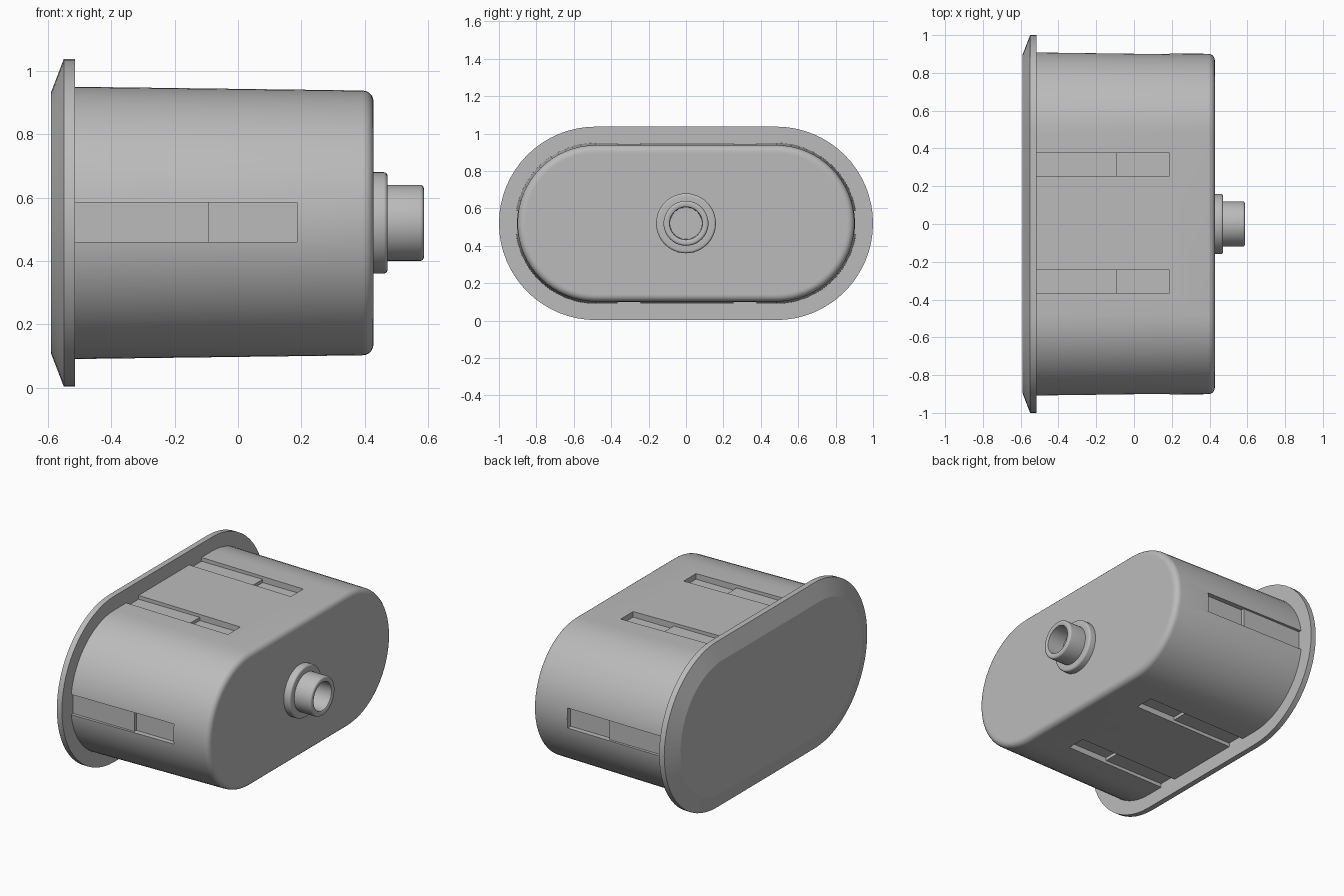
import bpy, bmesh, math
from mathutils import Vector

if "Cube" in bpy.data.objects:
    bpy.data.objects.remove(bpy.data.objects["Cube"])

CZ = 0.52          # height of the long axis
HALF = 0.483       # distance from centre to each end arc

grey = bpy.data.materials.new("light grey")
grey.use_nodes = True
grey.diffuse_color = (0.5, 0.5, 0.5, 1)
grey.node_tree.nodes["Principled BSDF"].inputs["Base Color"].default_value = (0.5, 0.5, 0.5, 1)


def loft(name, profile, half=0.0, segs=48):
    """Sweep (x, radius) pairs along x; half > 0 stretches the circle into a stadium."""
    bm = bmesh.new()
    rings = []
    for x, r in profile:
        ring = []
        for side in (1, -1):
            for i in range(segs // 2 + (1 if half else 0)):
                a = 2 * math.pi * i / segs + (-math.pi / 2 if side > 0 else math.pi / 2)
                ring.append(bm.verts.new((x, side * half + r * math.cos(a), CZ + r * math.sin(a))))
        rings.append(ring)
    for a, b in zip(rings, rings[1:]):
        for i in range(len(a)):
            j = (i + 1) % len(a)
            bm.faces.new((a[i], a[j], b[j], b[i]))
    bm.faces.new(rings[0])
    bm.faces.new(rings[-1])
    bmesh.ops.recalc_face_normals(bm, faces=bm.faces)
    return finish(name, bm)


def finish(name, bm):
    mesh = bpy.data.meshes.new(name)
    bm.to_mesh(mesh)
    bm.free()
    mesh.materials.append(grey)
    ob = bpy.data.objects.new(name, mesh)
    bpy.context.collection.objects.link(ob)
    return ob


def box(name, lo, hi):
    bm = bmesh.new()
    bmesh.ops.create_cube(bm, size=1)
    lo, hi = Vector(lo), Vector(hi)
    for v in bm.verts:
        v.co = (lo + hi) / 2 + v.co * (hi - lo)
    return finish(name, bm)


def activate(ob):
    bpy.ops.object.select_all(action='DESELECT')
    ob.select_set(True)
    bpy.context.view_layer.objects.active = ob


def smooth(ob, degrees=32):
    activate(ob)
    bpy.ops.object.shade_smooth_by_angle(angle=math.radians(degrees))


def arc(x, r, size, steps=5):
    """Rounded outer edge ending on plane x at outer radius r."""
    angles = [math.pi / 2 * i / steps for i in range(steps + 1)]
    return [(x - size + size * math.sin(a), r - size + size * math.cos(a)) for a in angles]


# Tapered housing with a rounded far end
body = loft("housing", [(-0.53, 0.43)] + arc(0.428, 0.418, 0.035) + [(0.428, 0.375)], HALF, 64)

# Stepped recesses: shallow next to the flange, deeper beyond the step
for x0, x1, depth in ((-0.515, -0.093, 0.022), (-0.093, 0.187, 0.042)):
    cutters = []
    for s in (1, -1):
        for y in (0.315, -0.305):
            z = sorted((CZ + s * (0.428 - depth), CZ + s * 0.6))
            cutters.append(box("recess_cutter", (x0, y - 0.061, z[0]), (x1, y + 0.061, z[1])))
        y = sorted((s * (0.911 - depth), s * 1.1))
        cutters.append(box("recess_cutter", (x0, y[0], 0.46), (x1, y[1], 0.585)))
    for cutter in cutters:
        cutter.hide_render = True
        mod = body.modifiers.new("recess", 'BOOLEAN')
        mod.operation = 'DIFFERENCE'
        mod.solver = 'EXACT'
        mod.object = cutter
        activate(body)
        bpy.ops.object.modifier_apply(modifier=mod.name)
        bpy.data.objects.remove(cutter)
smooth(body)

# Flange with a chamfered outer face
flange = loft("flange", [(-0.59, 0.413), (-0.55, 0.517), (-0.515, 0.517)], HALF, 64)
smooth(flange, 20)

# Round collar at the base of the outlet
collar = loft("outlet_collar", [(0.42, 0.16)] + arc(0.472, 0.16, 0.012, 4) + [(0.472, 0.13)])
smooth(collar)

# Hollow outlet tube with a softened rim
bore = [(0.587, 0.095), (0.583, 0.088), (0.474, 0.085)]
tube = loft("outlet_tube", [(0.46, 0.12)] + arc(0.587, 0.12, 0.012, 4) + bore)
smooth(tube)
